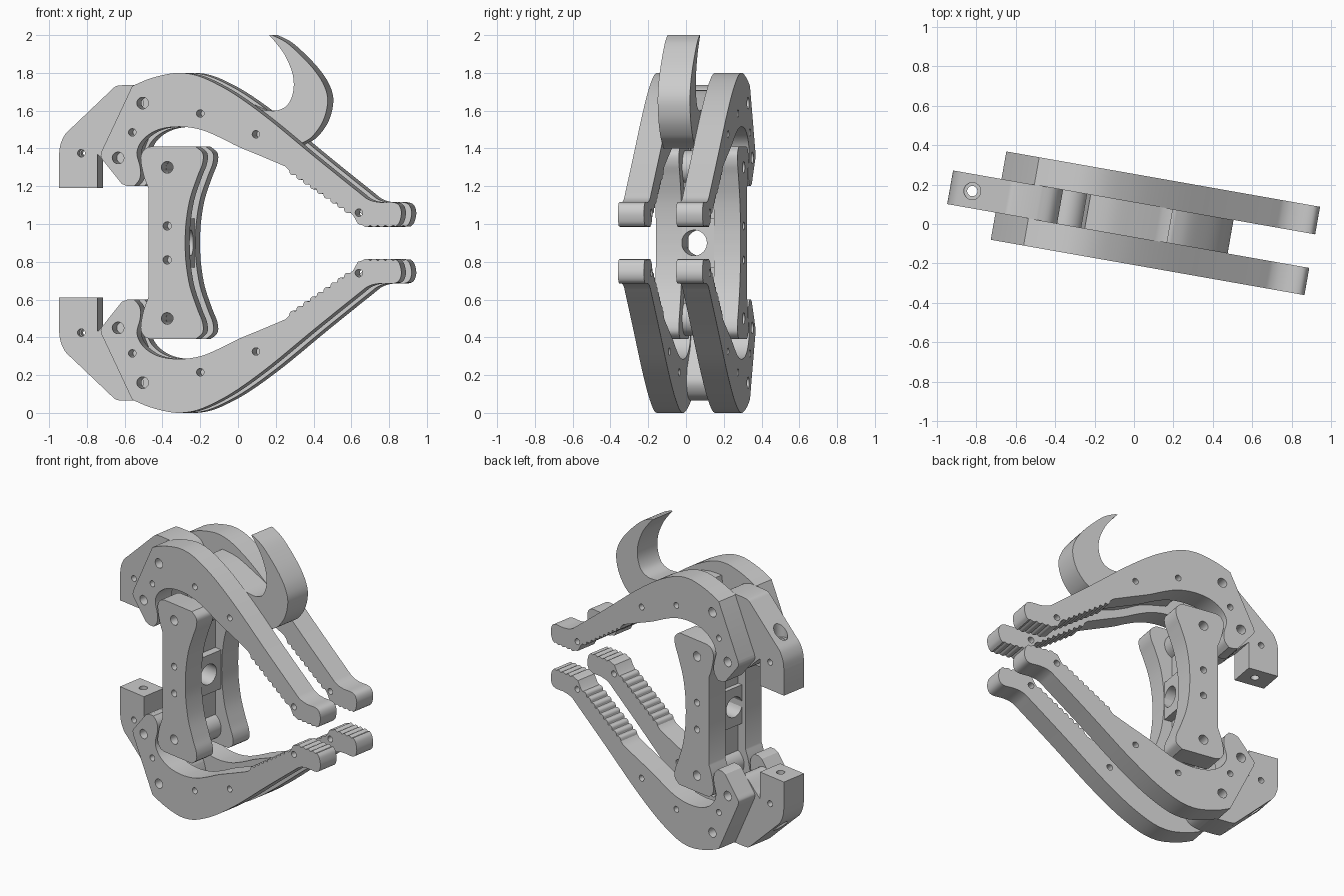
import bpy, bmesh, math
from mathutils import Matrix, Vector

if "Cube" in bpy.data.objects:
    bpy.data.objects.remove(bpy.data.objects["Cube"])

TURN = Matrix.Rotation(math.radians(-10), 4, 'Z')
C, S = math.cos(math.radians(10)), math.sin(math.radians(10))
FRONT, INNER_F, INNER_B, BACK = -0.205, -0.065, 0.108, 0.25


def smooth(pts, n=5):
    """Catmull-Rom curve through points."""
    if len(pts) < 3:
        return list(pts)
    p = [Vector(q) for q in [pts[0], *pts, pts[-1]]]
    out = []
    for i in range(1, len(p) - 2):
        a, b, c, d = p[i - 1:i + 3]
        for k in range(n):
            t = k / n
            out.append(tuple(0.5 * (2 * b + (c - a) * t + (2 * a - 5 * b + 4 * c - d) * t * t
                                    + (3 * b - a - 3 * c + d) * t ** 3)))
    return out + [tuple(pts[-1])]


def outline(*runs):
    return [q for r in runs for q in smooth(r)]


def circle(x, z, r, n=20):
    return [(x + r * math.cos(2 * math.pi * i / n), z + r * math.sin(2 * math.pi * i / n)) for i in range(n)]


def scallops(a, b, n, depth):
    """Row of rounded teeth from a to b."""
    a, b = Vector(a), Vector(b)
    d = (b - a).normalized()
    nrm = Vector((d.y, -d.x))
    return [tuple(a.lerp(b, i / (n * 4)) + nrm * depth * abs(math.sin(math.pi * i / 4))) for i in range(n * 4 + 1)]


def plate(name, loop, holes, v0, v1, ref, flip=False):
    """Extruded profile with holes, drawn as seen from the front on layer ref."""
    cu = bpy.data.curves.new(name, 'CURVE')
    cu.dimensions, cu.fill_mode, cu.extrude = '2D', 'BOTH', (v1 - v0) / 2
    for pts in [loop] + [circle(*h) for h in holes]:
        sp = cu.splines.new('POLY')
        sp.points.add(len(pts) - 1)
        sp.use_cyclic_u = True
        for p, (x, z) in zip(sp.points, pts):
            p.co = ((x - ref * S) / C, 1.8 - z if flip else z, 0, 1)
    tmp = bpy.data.objects.new(name + "_curve", cu)
    bpy.context.collection.objects.link(tmp)
    bpy.context.view_layer.update()
    me = bpy.data.meshes.new_from_object(tmp.evaluated_get(bpy.context.evaluated_depsgraph_get()))
    bpy.data.objects.remove(tmp)
    me.transform(TURN @ Matrix.Translation((0, (v0 + v1) / 2, 0)) @ Matrix.Rotation(math.pi / 2, 4, 'X'))
    bm = bmesh.new()
    bm.from_mesh(me)
    bmesh.ops.remove_doubles(bm, verts=bm.verts, dist=1e-5)
    bmesh.ops.recalc_face_normals(bm, faces=bm.faces)
    bm.to_mesh(me)
    bm.free()
    me.name = name
    ob = bpy.data.objects.new(name, me)
    bpy.context.collection.objects.link(ob)
    return ob


def drill(ob, u, v, z, r, depth, axis='Z'):
    """Round hole cut along the local Z or X axis."""
    bm = bmesh.new()
    rot = Matrix.Rotation(math.pi / 2, 4, 'Y') if axis == 'X' else Matrix()
    bmesh.ops.create_cone(bm, cap_ends=True, segments=24, radius1=r, radius2=r, depth=depth,
                          matrix=TURN @ Matrix.Translation((u, v, z)) @ rot)
    me = bpy.data.meshes.new("cutter")
    bm.to_mesh(me)
    bm.free()
    cut = bpy.data.objects.new("cutter", me)
    cut.hide_render = True
    bpy.context.collection.objects.link(cut)
    m = ob.modifiers.new("hole", 'BOOLEAN')
    m.object, m.operation, m.solver = cut, 'DIFFERENCE', 'EXACT'
    bpy.context.view_layer.update()
    new = bpy.data.meshes.new_from_object(ob.evaluated_get(bpy.context.evaluated_depsgraph_get()))
    ob.modifiers.clear()
    ob.data = new
    bpy.data.objects.remove(cut)


# jaw arms: ear, arched back, toothed inner edge and rounded tip
arm = outline(
    [(-0.56, 1.73), (-0.48, 1.765), (-0.39, 1.79), (-0.31, 1.8), (-0.22, 1.787), (-0.12, 1.745),
     (0.0, 1.675), (0.17, 1.55), (0.4, 1.36), (0.63, 1.175), (0.69, 1.13), (0.75, 1.115), (0.82, 1.115),
     (0.852, 1.10), (0.865, 1.06), (0.855, 1.01), (0.835, 0.987)],
    scallops((0.82, 0.993), (0.66, 0.993), 4, -0.009),
    [(0.635, 1.0), (0.61, 1.045)],
    scallops((0.595, 1.06), (0.27, 1.285), 9, -0.013),
    [(0.25, 1.305), (0.12, 1.36), (0.0, 1.41), (-0.1, 1.46), (-0.2, 1.5), (-0.31, 1.515), (-0.42, 1.50),
     (-0.5, 1.45), (-0.535, 1.38), (-0.518, 1.3), (-0.52, 1.24), (-0.55, 1.2)],
    [(-0.585, 1.2), (-0.615, 1.212)],
    [(-0.705, 1.325), (-0.726, 1.355), (-0.722, 1.385)])
arm_holes = [(-0.505, 1.64, .031), (-0.635, 1.35, .031), (-0.56, 1.485, .02),
             (-0.2, 1.585, .02), (0.095, 1.475, .02), (0.64, 1.06, .02)]

# rear hinge block between each pair of arms
block = outline(
    [(-0.745, 1.19), (-0.948, 1.19)],
    [(-0.948, 1.36), (-0.94, 1.42), (-0.915, 1.475), (-0.88, 1.51)],
    [(-0.67, 1.71), (-0.645, 1.73), (-0.61, 1.735)],
    [(-0.5, 1.735), (-0.43, 1.71), (-0.39, 1.64), (-0.41, 1.56)],
    [(-0.5, 1.46), (-0.53, 1.38), (-0.55, 1.29), (-0.62, 1.26), (-0.70, 1.33)],
    [(-0.745, 1.37)])
block_holes = [(-0.83, 1.375, .02), (-0.53, 1.64, .03)]

# spacer side plate, waisted on its inner edge
half = smooth([(-0.28, 0.9), (-0.276, 1.0), (-0.255, 1.13), (-0.215, 1.25), (-0.188, 1.32),
               (-0.187, 1.375), (-0.225, 1.41)]) + \
    smooth([(-0.46, 1.41), (-0.495, 1.395), (-0.515, 1.35), (-0.5, 1.26), (-0.475, 1.19)])
side = half + [(x, 1.8 - z) for x, z in reversed(half[1:])]
side_holes = [(-0.375, 1.3, .031), (-0.375, 0.5, .031), (-0.375, .99, .022), (-0.375, .81, .022)]

for layer, v0, v1 in (("front", FRONT, INNER_F), ("back", INNER_B, BACK)):
    plate(layer + "_upper_arm", arm, arm_holes, v0, v1, FRONT)
    plate(layer + "_lower_arm", arm, arm_holes, v0, v1, FRONT, True)
    plate(layer + "_spacer_plate", side, side_holes, v0, v1, FRONT)

for name, flip in (("upper", False), ("lower", True)):
    b = plate(name + "_hinge_block", block, block_holes, INNER_F, INNER_B, INNER_F, flip)
    zf = (lambda z: 1.8 - z) if flip else (lambda z: z)
    drill(b, -0.837, 0.022, zf(1.4), .026, 0.8)
    drill(b, -0.837, 0.022, zf(1.62), .043, 0.24)
    # roller between the spacer plates
    plate(name + "_roller", circle(-0.35, 1.3, .09, 32), [(-0.35, 1.3, .031)], INNER_F, INNER_B, INNER_F, flip)

# spacer web with a bored boss in its middle
web = plate("spacer_web", [(-0.39, 0.56), (-0.31, 0.56), (-0.31, 0.77), (-0.26, 0.77), (-0.26, 1.03),
                           (-0.31, 1.03), (-0.31, 1.24), (-0.39, 1.24), (-0.39, 1.03), (-0.42, 1.03),
                           (-0.42, 0.77), (-0.39, 0.77)], [], INNER_F, INNER_B, INNER_F)
drill(web, -0.34, 0.0, 0.9, .068, 0.6, 'X')

# curved hook rising from between the upper arms
hook = outline(
    [(0.165, 2.0), (0.2, 1.96), (0.25, 1.89), (0.29, 1.79), (0.292, 1.7), (0.262, 1.63), (0.21, 1.602), (0.165, 1.6)],
    [(0.12, 1.605), (0.0, 1.655), (-0.13, 1.70), (-0.25, 1.71)],
    [(-0.27, 1.57), (-0.1, 1.53), (0.02, 1.47), (0.15, 1.42), (0.3, 1.40)],
    [(0.33, 1.425), (0.39, 1.46), (0.45, 1.545), (0.475, 1.65), (0.455, 1.735), (0.4, 1.82), (0.32, 1.905),
     (0.25, 1.965), (0.18, 2.0)])
plate("hook", hook, [], INNER_F, INNER_B, INNER_F)

# smooth rounded edges, keep plate edges sharp
for ob in bpy.context.collection.objects:
    ob.select_set(True)
    bpy.context.view_layer.objects.active = ob
bpy.ops.object.shade_smooth_by_angle(angle=math.radians(25))
